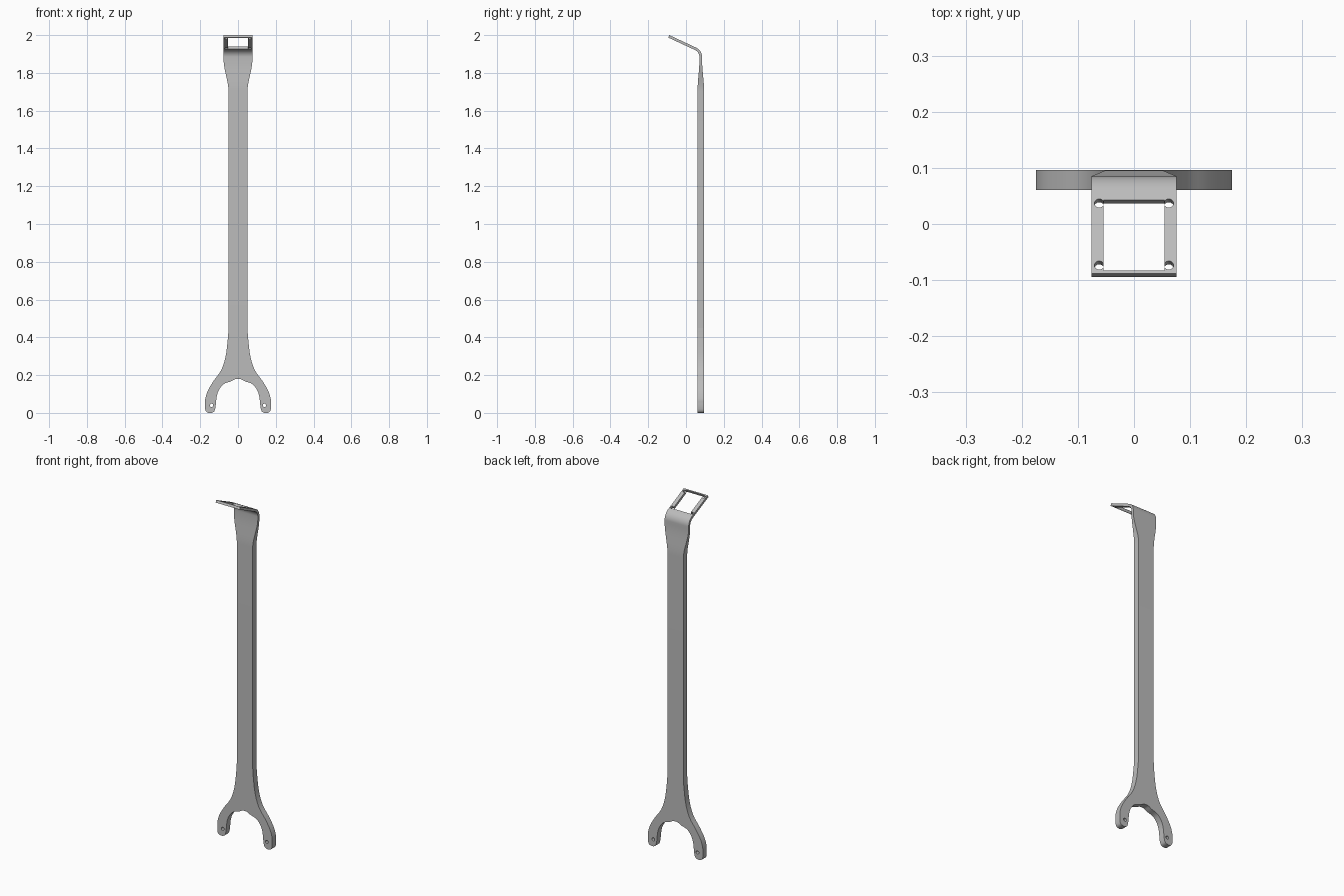
import bpy, bmesh
from math import sin, cos, radians
from mathutils import Vector

cube = bpy.data.objects.get("Cube")
if cube:
    bpy.data.objects.remove(cube)

grey = bpy.data.materials.new("plain_grey")
grey.use_nodes = True
colour = (0.5, 0.5, 0.5, 1)
grey.diffuse_color = colour
grey.node_tree.nodes["Principled BSDF"].inputs["Base Color"].default_value = colour

FRONT, BACK = 0.061, 0.096      # handle thickness limits in y
JOIN = 0.45                     # height where fork meets handle


def finish(name, bm):
    bmesh.ops.recalc_face_normals(bm, faces=bm.faces)
    mesh = bpy.data.meshes.new(name)
    bm.to_mesh(mesh)
    bm.free()
    mesh.materials.append(grey)
    obj = bpy.data.objects.new(name, mesh)
    bpy.context.collection.objects.link(obj)
    return obj


def select(obj):
    bpy.ops.object.select_all(action='DESELECT')
    obj.select_set(True)
    bpy.context.view_layer.objects.active = obj


def cut(obj, cutter):
    cutter.hide_render = True
    select(obj)
    mod = obj.modifiers.new("cut", 'BOOLEAN')
    mod.operation = 'DIFFERENCE'
    mod.solver = 'EXACT'
    mod.object = cutter
    bpy.ops.object.modifier_apply(modifier=mod.name)
    bpy.data.objects.remove(cutter)


def cylinder(radius, depth, loc, tilt):
    bpy.ops.mesh.primitive_cylinder_add(vertices=24, radius=radius, depth=depth,
                                        location=loc, rotation=(tilt, 0, 0))
    return bpy.context.object


def spline(points, steps=5):
    """Smooth curve through the points."""
    p = [Vector(q) for q in points]
    p = [2 * p[0] - p[1]] + p + [2 * p[-1] - p[-2]]
    out = []
    for a, b, c, d in zip(p, p[1:], p[2:], p[3:]):
        for i in range(steps):
            t = i / steps
            out.append(0.5 * (2 * b + (c - a) * t + (2 * a - 5 * b + 4 * c - d) * t * t
                              + (3 * b - a - 3 * c + d) * t ** 3))
    return out + [p[-2]]


# Fork: mirrored outline, extruded through the handle thickness
outer = spline([(0.05, JOIN), (0.054, 0.39), (0.066, 0.297), (0.09, 0.225),
                (0.13, 0.168), (0.16, 0.117), (0.173, 0.075), (0.174, 0.05)])
foot = spline([(0.174, 0.02), (0.168, 0.006), (0.155, 0.0), (0.14, 0.0),
               (0.126, 0.008), (0.119, 0.03)], 3)
inner = spline([(0.117, 0.05), (0.112, 0.09), (0.1, 0.123), (0.075, 0.153),
                (0.037, 0.167), (0.016, 0.178), (0, 0.18)])
half = outer + foot + inner
outline = half + [Vector((-p.x, p.y)) for p in reversed(half[:-1])]
bm = bmesh.new()
face = bm.faces.new([bm.verts.new((p.x, FRONT, p.y)) for p in outline])
moved = bmesh.ops.extrude_face_region(bm, geom=[face])["geom"]
bmesh.ops.translate(bm, vec=(0, BACK - FRONT, 0),
                    verts=[v for v in moved if isinstance(v, bmesh.types.BMVert)])
fork = finish("fork", bm)
for side in (-1, 1):
    cut(fork, cylinder(0.009, 0.2, (side * 0.14, 0.08, 0.04), radians(90)))

# Handle, flared neck and bent head plate: sections (half width, front point, back point)
THIN, RADIUS, TURN = 0.014, 0.055, radians(65)
NECK_BACK, BEND_Z = 0.085, 1.884
sections = [(0.05, (FRONT, JOIN), (BACK, JOIN))]
for i in range(13):
    t = i / 12
    s = t * t * (3 - 2 * t)
    z = 1.70 + 0.17 * t
    sections.append((0.05 + 0.026 * s,
                     (FRONT + (NECK_BACK - THIN - FRONT) * s, z),
                     (BACK + (NECK_BACK - BACK) * s, z)))


def bend(angle, radius, run=0.0):
    return (NECK_BACK - RADIUS + radius * cos(angle) - run * sin(angle),
            BEND_Z + radius * sin(angle) + run * cos(angle))


PLATE = 0.1564
for i in range(13):
    a = TURN * i / 12
    sections.append((0.076, bend(a, RADIUS - THIN), bend(a, RADIUS)))
sections.append((0.076, bend(TURN, RADIUS - THIN, PLATE), bend(TURN, RADIUS, PLATE)))

bm = bmesh.new()
rings = []
for w, f, b in sections:
    rings.append([bm.verts.new(c) for c in
                  ((-w, *f), (w, *f), (w, *b), (-w, *b))])
for r, q in zip(rings, rings[1:]):
    for i in range(4):
        j = (i + 1) % 4
        bm.faces.new((r[i], r[j], q[j], q[i]))
bm.faces.new(rings[0])
bm.faces.new(rings[-1])
handle = finish("handle_and_head", bm)

# Window and four screw holes through the head plate
TILT = TURN - radians(90)


def on_plate(x, run):
    return (x, *bend(TURN, RADIUS - THIN / 2, run))


bpy.ops.mesh.primitive_cube_add(size=1, location=on_plate(0, 0.081), rotation=(TILT, 0, 0))
window = bpy.context.object
window.scale = (0.108, 0.138, 0.06)
cut(handle, window)
for x in (-0.062, 0.062):
    for run in (0.018, 0.140):
        cut(handle, cylinder(0.0085, 0.06, on_plate(x, run), TILT))

for obj in (fork, handle):
    select(obj)
    bpy.ops.object.shade_smooth_by_angle(angle=radians(30))
